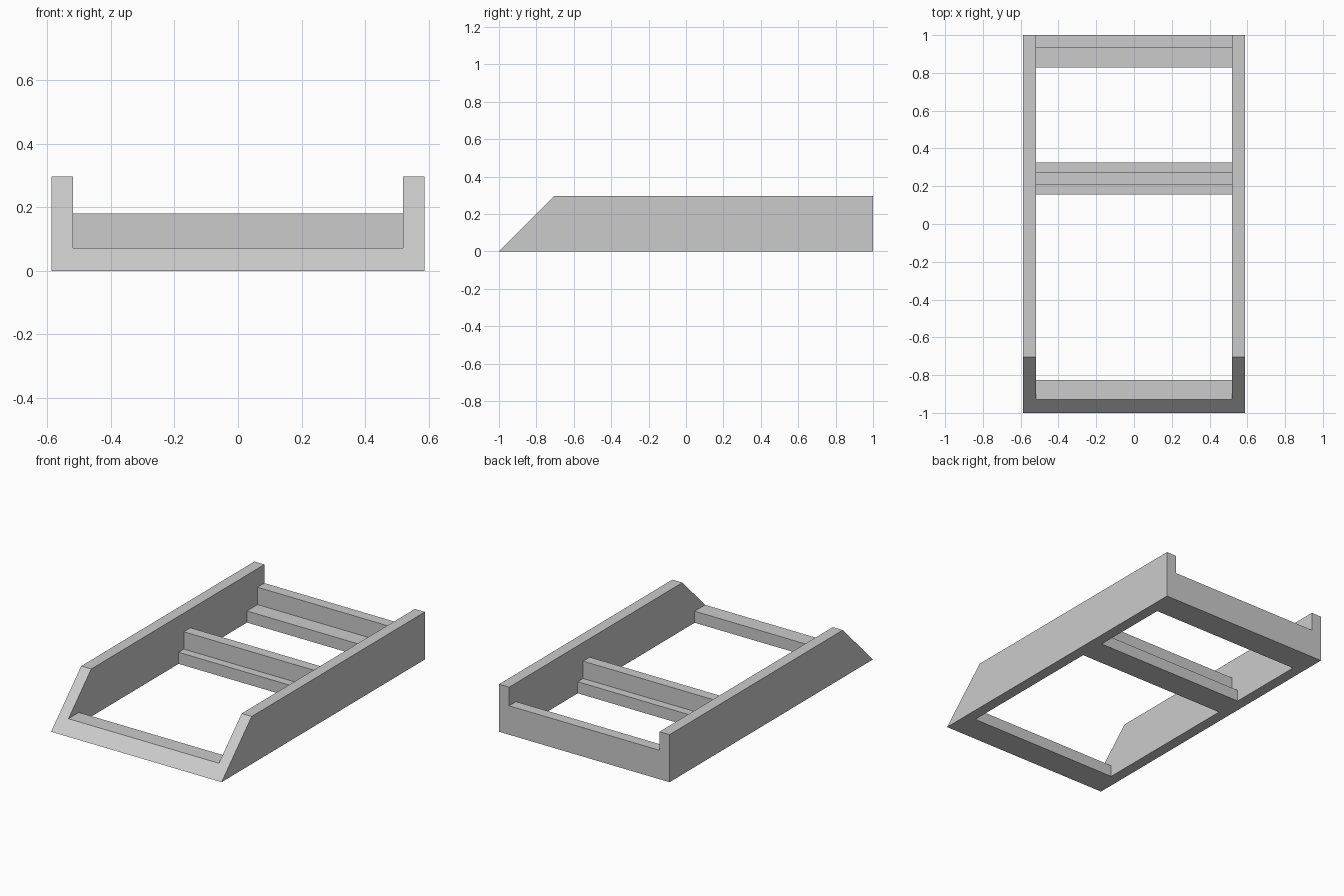
import bpy
import bmesh

cube = bpy.data.objects.get("Cube")
if cube:
    bpy.data.objects.remove(cube, do_unlink=True)

grey = bpy.data.materials.new("plain grey")
grey.use_nodes = True
colour = (0.6, 0.6, 0.6, 1)
grey.diffuse_color = colour
grey.node_tree.nodes["Principled BSDF"].inputs["Base Color"].default_value = colour

OUTER, INNER = 0.587, 0.518   # side rail faces
TOP, RISER, LEDGE = 0.296, 0.18, 0.072


def extrude_x(name, profile, x0, x1):
    """Solid with a (y, z) profile running from x0 to x1."""
    bm = bmesh.new()
    face = bm.faces.new([bm.verts.new((x0, y, z)) for y, z in profile])
    moved = bmesh.ops.extrude_face_region(bm, geom=[face])["geom"]
    verts = [v for v in moved if isinstance(v, bmesh.types.BMVert)]
    bmesh.ops.translate(bm, verts=verts, vec=(x1 - x0, 0, 0))
    bmesh.ops.recalc_face_normals(bm, faces=bm.faces)
    mesh = bpy.data.meshes.new(name)
    bm.to_mesh(mesh)
    bm.free()
    mesh.materials.append(grey)
    obj = bpy.data.objects.new(name, mesh)
    bpy.context.collection.objects.link(obj)
    return obj


# Side rails with sloped front ends
side = [(-1, 0), (1, 0), (1, TOP), (TOP - 1, TOP)]
extrude_x("left_rail", side, INNER, OUTER)
extrude_x("right_rail", side, -OUTER, -INNER)

# Low front sill continuing the slope
front = [(-1, 0), (-0.825, 0), (-0.825, LEDGE), (LEDGE - 1, LEDGE)]
extrude_x("front_sill", front, -INNER, INNER)

# Middle crossbar: upright with a ledge on both sides
middle = [(0.155, 0), (0.325, 0), (0.325, LEDGE), (0.272, LEDGE),
          (0.272, RISER), (0.207, RISER), (0.207, LEDGE), (0.155, LEDGE)]
extrude_x("middle_crossbar", middle, -INNER, INNER)

# Back crossbar: upright with a ledge on its inner side
back = [(0.828, 0), (1, 0), (1, RISER), (0.932, RISER),
        (0.932, LEDGE), (0.828, LEDGE)]
extrude_x("back_crossbar", back, -INNER, INNER)
